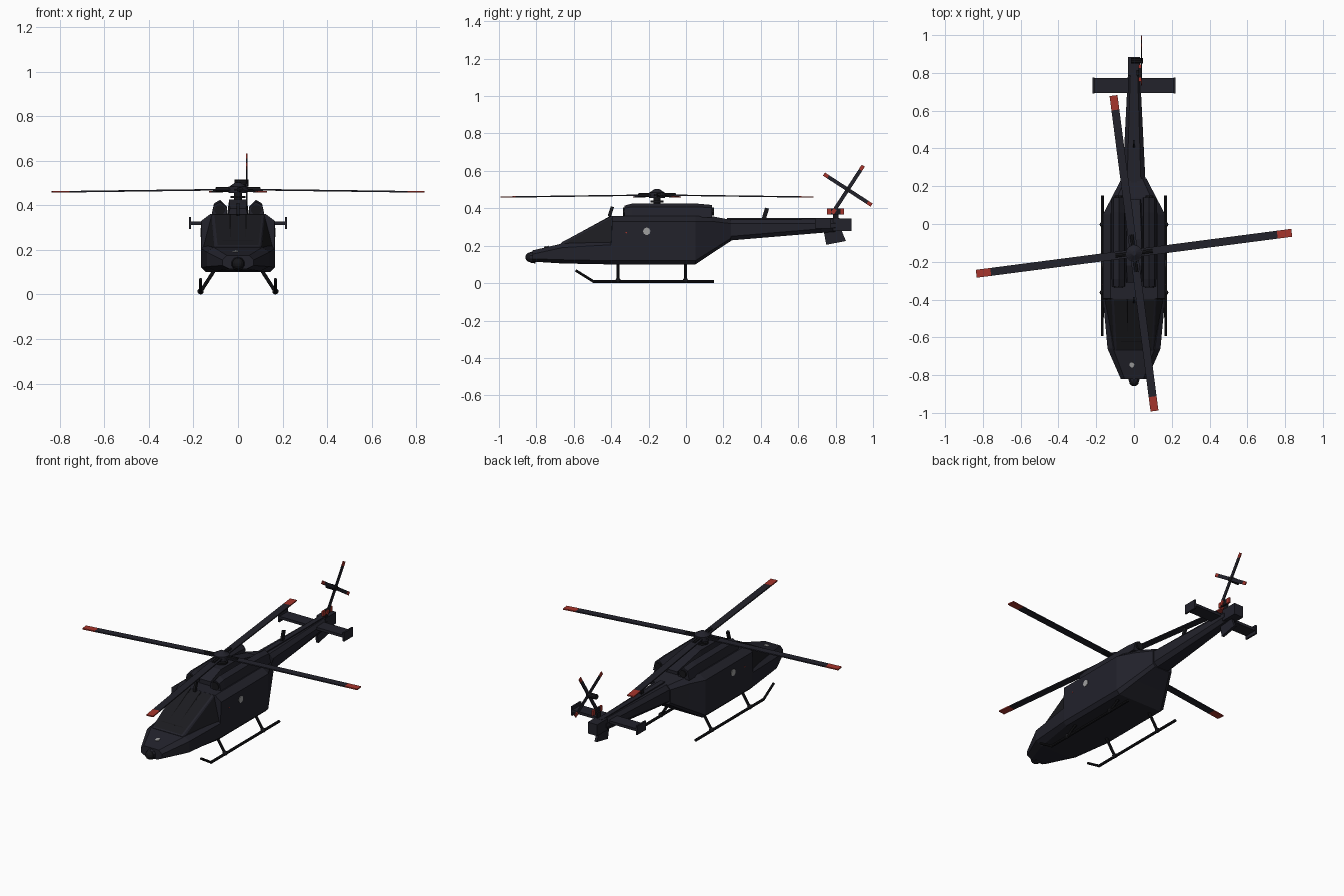
import bpy, bmesh, math
from mathutils import Vector, Matrix

cube = bpy.data.objects.get("Cube")
if cube:
    bpy.data.objects.remove(cube, do_unlink=True)


def material(name, rgb):
    m = bpy.data.materials.new(name)
    m.use_nodes = True
    m.diffuse_color = (*rgb, 1)
    m.node_tree.nodes["Principled BSDF"].inputs["Base Color"].default_value = (*rgb, 1)
    return m


NAVY = material("dark navy paint", (0.016, 0.016, 0.024))
GLASS = material("black glass", (0.011, 0.011, 0.014))
BLACK = material("black metal", (0.008, 0.008, 0.010))
RED = material("red tips", (0.38, 0.035, 0.025))
GREY = material("pale grey marking", (0.35, 0.35, 0.35))


def finish(name, bm, *mats):
    bmesh.ops.recalc_face_normals(bm, faces=bm.faces)
    mesh = bpy.data.meshes.new(name)
    bm.to_mesh(mesh)
    bm.free()
    for m in mats:
        mesh.materials.append(m)
    obj = bpy.data.objects.new(name, mesh)
    bpy.context.collection.objects.link(obj)
    return obj


def loft_mesh(rings):
    """Skin a list of equal-length point rings and cap both ends."""
    bm = bmesh.new()
    loops = [[bm.verts.new(p) for p in ring] for ring in rings]
    n = len(loops[0])
    for a, b in zip(loops, loops[1:]):
        for i in range(n):
            j = (i + 1) % n
            bm.faces.new((a[i], a[j], b[j], b[i]))
    bm.faces.new(loops[0])
    bm.faces.new(loops[-1])
    return bm


def section(y, half):
    """Mirror a half outline of (x, z) points into a closed ring at y."""
    return [(x, y, z) for x, z in half] + [(-x, y, z) for x, z in reversed(half)]


def box(name, centre, size, mat, rot_x=0):
    bm = bmesh.new()
    m = Matrix.Translation(centre) @ Matrix.Rotation(rot_x, 4, 'X') @ Matrix.Diagonal((*size, 1))
    bmesh.ops.create_cube(bm, size=1, matrix=m)
    return finish(name, bm, mat)


def rod(name, a, b, r, mat, r2=None, sides=8):
    a, b = Vector(a), Vector(b)
    bm = bmesh.new()
    m = Matrix.Translation((a + b) / 2) @ (b - a).to_track_quat('Z', 'Y').to_matrix().to_4x4()
    bmesh.ops.create_cone(bm, cap_ends=True, segments=sides, radius1=r,
                          radius2=r if r2 is None else r2, depth=(b - a).length, matrix=m)
    return finish(name, bm, mat)


def ball(name, centre, r, mat):
    bm = bmesh.new()
    bmesh.ops.create_uvsphere(bm, u_segments=12, v_segments=8, radius=r,
                              matrix=Matrix.Translation(centre))
    return finish(name, bm, mat)


# Fuselage: y, bottom half width, bottom z, side half width, chine z, shoulder z, roof half width, roof z
hull = [(-0.82, 0.04, 0.115, 0.07, 0.13, 0.155, 0.05, 0.175),
        (-0.66, 0.10, 0.105, 0.14, 0.125, 0.19, 0.11, 0.212),
        (-0.40, 0.145, 0.10, 0.164, 0.12, 0.205, 0.15, 0.22),
        (-0.395, 0.145, 0.10, 0.165, 0.12, 0.33, 0.125, 0.36),
        (0.05, 0.145, 0.10, 0.165, 0.12, 0.33, 0.125, 0.36),
        (0.14, 0.10, 0.16, 0.118, 0.177, 0.33, 0.09, 0.357),
        (0.24, 0.05, 0.225, 0.066, 0.24, 0.318, 0.045, 0.338)]
finish("fuselage", loft_mesh([section(y, [(wb, zb), (wm, z1), (wm, z2), (wt, zt)])
                              for y, wb, zb, wm, z1, z2, wt, zt in hull]), NAVY)

# Canopy wedge with inset panes
bm = loft_mesh([section(-0.67, [(0.105, 0.19), (0.10, 0.212)]),
                section(-0.39, [(0.16, 0.19), (0.115, 0.36)])])
bm.normal_update()
panes = [f for f in bm.faces if abs(f.normal.y) < 0.9 and f.calc_center_median().z > 0.2]
bmesh.ops.inset_individual(bm, faces=panes, thickness=0.012, depth=-0.003)
for f in panes:
    f.material_index = 1
finish("canopy", bm, NAVY, GLASS)
for s in (-1, 1):
    rod("windscreen_bar", (s * 0.035, -0.66, 0.215), (s * 0.035, -0.40, 0.357), 0.004, BLACK, sides=6)
rod("windscreen_sill", (-0.07, -0.62, 0.238), (0.07, -0.62, 0.238), 0.004, BLACK, sides=6)

# Nose sensor
rod("nose_collar", (0, -0.805, 0.138), (0, -0.835, 0.138), 0.033, NAVY, 0.028, 10)
ball("nose_sensor", (0, -0.833, 0.138), 0.026, BLACK)

# Engine housings, central pylon and exhausts
for s in (-1, 1):
    pod = [(0.048, 0.35), (0.05, 0.395), (0.08, 0.425), (0.108, 0.408), (0.12, 0.35)]
    rings = []
    for y, k in ((-0.33, 0.85), (-0.29, 1), (0.06, 1), (0.14, 0.9)):
        rings.append([(s * x, y, 0.35 + (z - 0.35) * k) for x, z in pod])
    finish("engine_housing", loft_mesh(rings), NAVY)
    rod("engine_intake", (s * 0.082, -0.325, 0.38), (s * 0.082, -0.336, 0.38), 0.024, BLACK, sides=10)
    rod("engine_exhaust", (s * 0.082, 0.12, 0.383), (s * 0.082, 0.15, 0.383), 0.022, BLACK, sides=10)
finish("rotor_pylon", loft_mesh([section(y, [(w, 0.35), (w * 0.8, z)]) for y, w, z in
                                 ((-0.31, 0.045, 0.385), (-0.22, 0.05, 0.425),
                                  (-0.08, 0.05, 0.425), (0.13, 0.04, 0.375))]), NAVY)

# Tail boom, spine and end block
boom = [(0.20, 0.062, 0.225, 0.34), (0.80, 0.032, 0.275, 0.342)]
finish("tail_boom", loft_mesh([section(y, [(w * 0.6, zb), (w, zb + 0.022), (w, zt - 0.022), (w * 0.6, zt)])
                               for y, w, zb, zt in boom]), NAVY)
box("tail_spine", (0, 0.52, 0.34), (0.03, 0.6, 0.014), NAVY)
box("tail_end_block", (0, 0.835, 0.312), (0.062, 0.10, 0.068), NAVY)

# Stabiliser and lower fin
box("stabiliser", (0, 0.733, 0.32), (0.43, 0.078, 0.016), NAVY)
for s in (-1, 1):
    box("stabiliser_end_plate", (s * 0.215, 0.733, 0.32), (0.01, 0.084, 0.054), NAVY)
fin = [(0.735, 0.285), (0.83, 0.285), (0.855, 0.225), (0.75, 0.205)]
finish("lower_fin", loft_mesh([[(x, y, z) for y, z in fin] for x in (-0.008, 0.008)]), NAVY)

# Antennas
box("boom_antenna", (0, 0.424, 0.37), (0.012, 0.022, 0.064), BLACK, -0.3)
box("roof_antenna", (0, -0.402, 0.382), (0.012, 0.018, 0.055), BLACK, -0.3)

# Skids
for s in (-1, 1):
    x = s * 0.168
    rod("skid_tube", (x, -0.495, 0.009), (x, 0.15, 0.009), 0.008, BLACK)
    rod("skid_toe", (x, -0.495, 0.009), (x, -0.59, 0.068), 0.007, BLACK)
    ball("skid_bend", (x, -0.495, 0.009), 0.008, BLACK)
    for y in (-0.363, -0.003):
        rod("skid_strut", (s * 0.105, y, 0.11), (x, y, 0.012), 0.008, BLACK)
        ball("skid_joint", (x, y, 0.014), 0.014, BLACK)


def blade(name, place, root, tip, red_from, width, thick, droop):
    """Flat blade along local x, with its outer part red."""
    rings = []
    for r in (root, red_from, tip):
        z = -droop * r / tip
        rings.append([(r, -width / 2, z - thick / 2), (r, width / 2, z - thick / 2),
                      (r, width / 2, z + thick / 2), (r, -width / 2, z + thick / 2)])
    bm = loft_mesh(rings)
    for f in bm.faces:
        f.material_index = int(f.calc_center_median().x > red_from)
    bmesh.ops.transform(bm, matrix=place, verts=bm.verts)
    finish(name, bm, NAVY, RED)


# Main rotor
cy = -0.155
rod("rotor_mast", (0, cy, 0.41), (0, cy, 0.46), 0.018, BLACK, sides=12)
rod("swash_plate", (0, cy, 0.432), (0, cy, 0.442), 0.034, BLACK, sides=12)
rod("rotor_hub", (0, cy, 0.456), (0, cy, 0.484), 0.044, NAVY, sides=14)
rod("rotor_cap", (0, cy, 0.484), (0, cy, 0.503), 0.04, NAVY, 0.012, 14)
for i in range(4):
    turn = Matrix.Rotation(math.radians(7.4) + i * math.pi / 2, 4, 'Z')
    place = Matrix.Translation((0, cy, 0.471)) @ turn
    blade("main_blade", place, 0.03, 0.842, 0.765, 0.042, 0.007, 0.011)
    a, b = (place @ Vector((r, 0, 0)) for r in (0.03, 0.10))
    rod("blade_grip", a, b, 0.011, BLACK)

# Tail rotor
hub = Vector((0.04, 0.865, 0.5))
rod("tail_rotor_hub", hub + Vector((-0.055, 0, 0)), hub + Vector((0.008, 0, 0)), 0.015, BLACK, sides=10)
upright = Matrix.Rotation(math.pi / 2, 4, 'Z') @ Matrix.Rotation(math.pi / 2, 4, 'X')
for i in range(4):
    spin = Matrix.Rotation(math.radians(57) + i * math.pi / 2, 4, 'Z')
    blade("tail_blade", Matrix.Translation(hub) @ upright @ spin, 0.005, 0.152, 0.125, 0.02, 0.006, 0)

# Small beacon bar above the tail
box("beacon_bar", (0.03, 0.80, 0.383), (0.012, 0.05, 0.03), BLACK)
box("beacon_post", (0.02, 0.80, 0.358), (0.012, 0.03, 0.04), BLACK)
for y in (0.765, 0.835):
    box("beacon_lamp", (0.03, y, 0.383), (0.012, 0.02, 0.03), RED)

# Pale patches on the sides and nose
for s in (-1, 1):
    rod("side_patch", (s * 0.164, -0.21, 0.277), (s * 0.168, -0.21, 0.277), 0.02, GREY, sides=9)
    rod("side_dot", (s * 0.164, -0.32, 0.27), (s * 0.167, -0.32, 0.27), 0.004, RED, sides=6)
rod("nose_patch", (-0.01, -0.745, 0.191), (-0.011, -0.746, 0.196), 0.014, GREY, sides=9)
